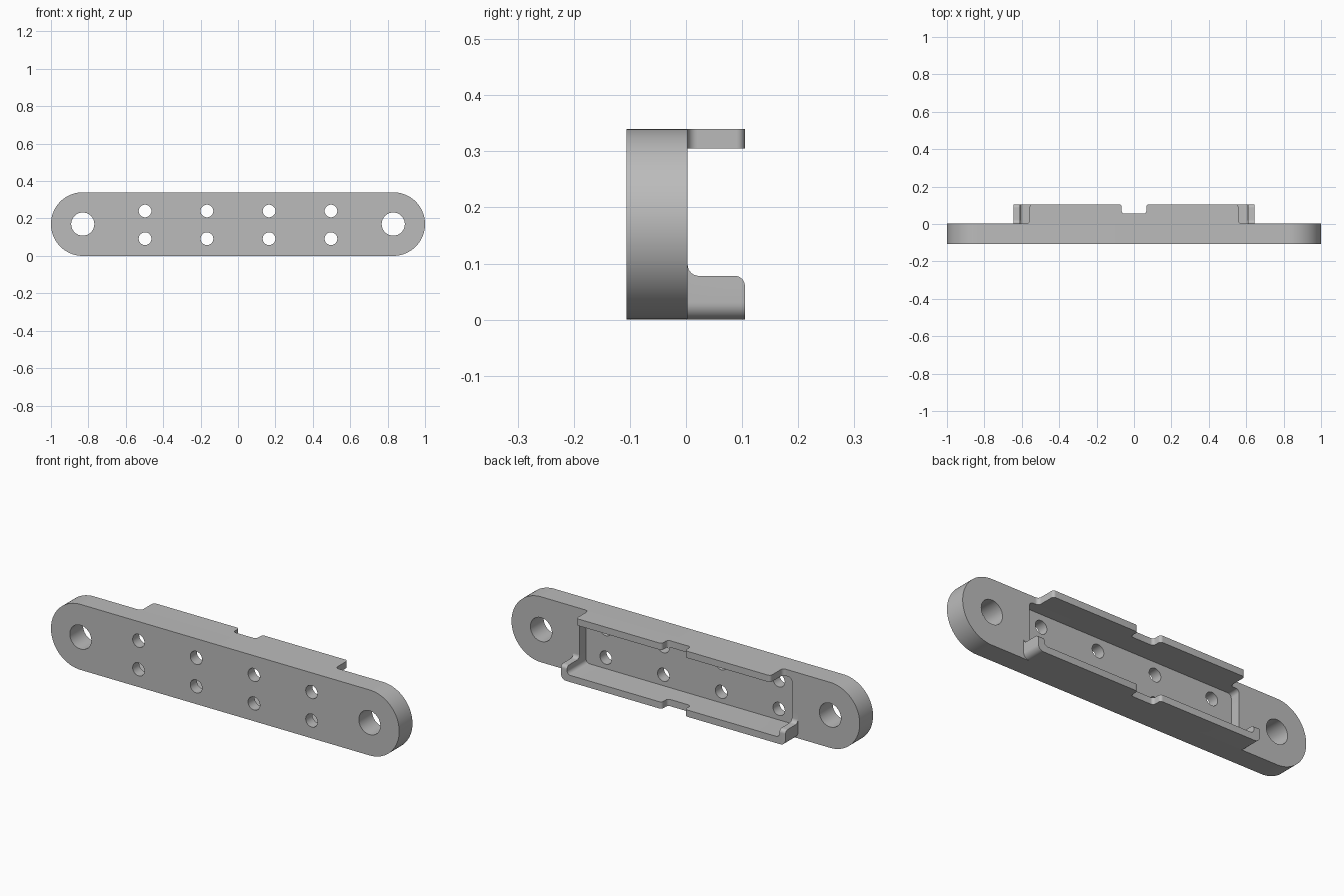
import bpy, bmesh, math
from mathutils import Vector

cube = bpy.data.objects.get("Cube")
if cube:
    bpy.data.objects.remove(cube, do_unlink=True)

FRONT, BACK, REAR = -0.106, 0.003, 0.105   # plate front, plate back, wall rim
H, WALL, FLOOR = 0.34, 0.035, -0.052       # height, wall thickness, pocket floor
POCKET_X, LIP_X = 0.61, 0.558              # pocket half width, upper wall half width

grey = bpy.data.materials.new("plain grey")
grey.use_nodes = True
colour = (0.5, 0.5, 0.5, 1)
grey.diffuse_color = colour
grey.node_tree.nodes["Principled BSDF"].inputs["Base Color"].default_value = colour


def rounded(points, steps=8):
    """Outline from (u, v, radius) corners, each replaced by an arc."""
    out = []
    for i, (u, v, r) in enumerate(points):
        p = Vector((u, v))
        if r == 0:
            out.append(p)
            continue
        a = (Vector(points[i - 1][:2]) - p).normalized()
        b = (Vector(points[(i + 1) % len(points)][:2]) - p).normalized()
        half = a.angle(b) / 2
        centre = p + (a + b).normalized() * (r / math.sin(half))
        start = p + a * (r / math.tan(half)) - centre
        end = p + b * (r / math.tan(half)) - centre
        sweep = start.angle_signed(end)
        for k in range(steps + 1):
            t = -sweep * k / steps
            out.append(centre + Vector((start.x * math.cos(t) - start.y * math.sin(t),
                                        start.x * math.sin(t) + start.y * math.cos(t))))
    return out


def box(u0, u1, v0, v1, r=0):
    return [(u0, v0, r), (u1, v0, r), (u1, v1, r), (u0, v1, r)]


def prism(name, outline, axis, lo, hi):
    """Extrude a 2D outline along the named axis."""
    place = {"x": lambda p, d: (d, p.x, p.y),
             "y": lambda p, d: (p.x, d, p.y),
             "z": lambda p, d: (p.x, p.y, d)}[axis]
    bm = bmesh.new()
    face = bm.faces.new([bm.verts.new(place(p, lo)) for p in outline])
    new = bmesh.ops.extrude_face_region(bm, geom=[face])["geom"]
    shift = Vector(place(Vector((0, 0)), hi - lo))
    bmesh.ops.translate(bm, vec=shift, verts=[g for g in new if isinstance(g, bmesh.types.BMVert)])
    bmesh.ops.remove_doubles(bm, verts=bm.verts[:], dist=1e-5)
    bmesh.ops.recalc_face_normals(bm, faces=bm.faces[:])
    mesh = bpy.data.meshes.new(name)
    bm.to_mesh(mesh)
    bm.free()
    mesh.materials.append(grey)
    obj = bpy.data.objects.new(name, mesh)
    bpy.context.collection.objects.link(obj)
    return obj


def hole(x, z, r, sides=32):
    ring = [Vector((x + r * math.cos(math.tau * k / sides),
                    z + r * math.sin(math.tau * k / sides))) for k in range(sides)]
    return prism("hole_cutter", ring, "y", -0.3, 0.3)


def combine(obj, tools, operation="DIFFERENCE"):
    """Apply one boolean per tool, then delete the tools."""
    for tool in tools:
        tool.hide_render = True
        mod = obj.modifiers.new("cut", "BOOLEAN")
        mod.operation, mod.solver, mod.object = operation, "EXACT", tool
    graph = bpy.context.evaluated_depsgraph_get()
    mesh = bpy.data.meshes.new_from_object(obj.evaluated_get(graph))
    obj.modifiers.clear()
    obj.data = mesh
    for tool in tools:
        bpy.data.objects.remove(tool, do_unlink=True)


# Plate with round ends, rear pocket and through holes
plate = prism("mounting_plate", rounded(box(-1, 1, 0, H, H / 2), 24), "y", FRONT, BACK)
cutters = [prism("pocket_cutter", rounded(box(-POCKET_X, POCKET_X, WALL, H - WALL, 0.02)),
                 "y", FLOOR, 0.3)]
cutters += [hole(side * 0.83, H / 2, 0.062) for side in (-1, 1)]
cutters += [hole(x, z, 0.034) for x in (-0.497, -0.166, 0.166, 0.497) for z in (0.092, 0.24)]
combine(plate, cutters)


def notch():
    """Cutter for the central gap in a rear wall."""
    rim, n = REAR + 0.0001, 0.066
    return prism("notch_cutter", rounded([
        (-0.12, rim, 0), (-n, rim, 0.015), (-n, 0.055, 0.015),
        (n, 0.055, 0.015), (n, rim, 0.015), (0.12, rim, 0),
        (0.12, 0.2, 0), (-0.12, 0.2, 0)]), "z", -0.2, 0.6)


# Upper wall, flared where its ends meet the plate
flare = 0.018
upper_wall = prism("upper_wall", rounded([
    (-LIP_X - flare, BACK, 0), (-LIP_X, BACK, flare), (-LIP_X, REAR, 0.015),
    (LIP_X, REAR, 0.015), (LIP_X, BACK, flare), (LIP_X + flare, BACK, 0)]),
    "z", H - WALL, H)
combine(upper_wall, [notch()])

# Lower wall, turning up into short returns at both ends
outer, arm = POCKET_X + WALL, 0.13
lower_wall = prism("lower_wall", rounded([
    (-outer, 0, 0.03), (outer, 0, 0.03), (outer, arm, 0), (POCKET_X, arm, 0),
    (POCKET_X, WALL, 0.02), (-POCKET_X, WALL, 0.02), (-POCKET_X, arm, 0), (-outer, arm, 0)]),
    "y", 0, REAR)
side_shape = prism("return_shape", rounded([
    (-0.05, 0.2, 0), (BACK, 0.2, 0), (BACK, 0.078, 0.02), (REAR, 0.078, 0.018),
    (REAR + 0.0001, -0.1, 0), (-0.05, -0.1, 0)]), "x", -0.9, 0.9)
combine(lower_wall, [side_shape], "INTERSECT")
combine(lower_wall, [notch()])

# Smooth the arcs, keep the edges sharp
bpy.ops.object.select_all(action="DESELECT")
for obj in (plate, upper_wall, lower_wall):
    obj.select_set(True)
bpy.context.view_layer.objects.active = plate
bpy.ops.object.shade_smooth_by_angle(angle=math.radians(30))
